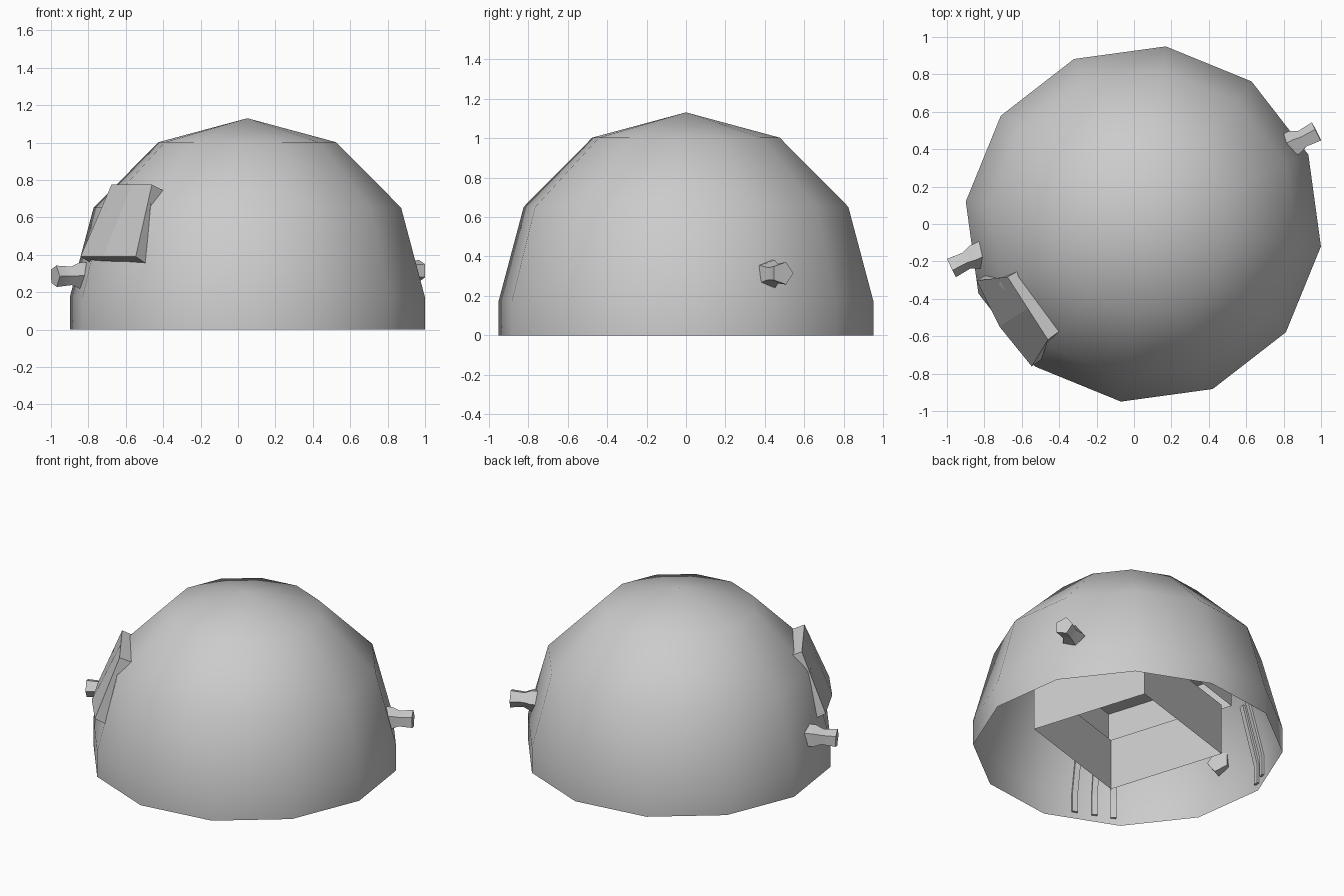
import bpy, bmesh, math
from mathutils import Vector, Matrix

cube = bpy.data.objects.get("Cube")
if cube:
    bpy.data.objects.remove(cube, do_unlink=True)

grey = bpy.data.materials.new("plain grey")
grey.use_nodes = True
grey.diffuse_color = (0.6, 0.6, 0.6, 1)
grey.node_tree.nodes["Principled BSDF"].inputs["Base Color"].default_value = (0.6, 0.6, 0.6, 1)

CENTRE = Vector((0.05, 0, 0))
RADIUS = 0.957
SPRING = 0.173   # height where the wall turns into the dome


def finish(name, bm, smooth_angle=None, recalc=True):
    if recalc:
        bmesh.ops.recalc_face_normals(bm, faces=bm.faces[:])
    mesh = bpy.data.meshes.new(name)
    bm.to_mesh(mesh)
    bm.free()
    mesh.materials.append(grey)
    obj = bpy.data.objects.new(name, mesh)
    bpy.context.scene.collection.objects.link(obj)
    if smooth_angle:
        bpy.ops.object.select_all(action='DESELECT')
        obj.select_set(True)
        bpy.context.view_layer.objects.active = obj
        bpy.ops.object.shade_smooth_by_angle(angle=math.radians(smooth_angle))
    return obj


def loft(name, rings, cap_start=False, cap_end=False, smooth_angle=None):
    """Join equal rings of points with quads, capping the ends on request."""
    bm = bmesh.new()
    rows = [[bm.verts.new(p) for p in ring] for ring in rings]
    for a, b in zip(rows, rows[1:]):
        for i in range(len(a)):
            j = (i + 1) % len(a)
            bm.faces.new((a[i], a[j], b[j], b[i]))
    if cap_start:
        bm.faces.new(rows[0][::-1])
    if cap_end:
        bm.faces.new(rows[-1])
    return finish(name, bm, smooth_angle)


# Dome shell: upper half of a coarse sphere with a straight wall, open below
bm = bmesh.new()
bmesh.ops.create_uvsphere(bm, u_segments=12, v_segments=6, radius=RADIUS)
bmesh.ops.delete(bm, geom=[v for v in bm.verts if v.co.z < -0.01], context='VERTS')
rim = [e for e in bm.edges if e.is_boundary]
wall = bmesh.ops.extrude_edge_only(bm, edges=rim)["geom"]
for v in wall:
    if isinstance(v, bmesh.types.BMVert):
        v.co.z = -SPRING
bmesh.ops.transform(bm, verts=bm.verts[:], matrix=Matrix.Translation(
    CENTRE + Vector((0, 0, SPRING))) @ Matrix.Rotation(math.radians(-7.2), 4, 'Z'))
finish("dome_shell", bm, 60)

# Hatch: tapered slab leaning on the dome, with an inner side that follows it
out = Vector((-0.84, -0.54, 0))
side = Vector((0.54, -0.84, 0))
hatch_profile = [(0.915, 0.39, 0.273), (0.765, 0.775, 0.2), (0.69, 0.745, 0.195),
                 (0.78, 0.66, 0.21), (0.85, 0.355, 0.27)]
hatch_rings = []
for s in (-1, 0, 1):
    ring = []
    for k, (n, z, half) in enumerate(hatch_profile):
        bulge = 0.03 if s == 0 and k == 0 else 0
        ring.append(CENTRE + out * (n + bulge) + side * (0.045 + s * half) + Vector((0, 0, z)))
    hatch_rings.append(ring)
loft("hatch", hatch_rings, True, True)


# Side pipes: five-sided stubs with a waist
def pipe(name, start, end):
    start, end = Vector(start), Vector(end)
    axis = end - start
    turn = axis.to_track_quat('Z', 'Y')
    rings = []
    for t, r in ((0, 0.074), (0.3, 0.074), (0.55, 0.052), (1, 0.06)):
        rings.append([start + axis * t + turn @ Vector(
            (r * math.cos(a), r * math.sin(a), 0))
            for a in (math.tau * i / 5 for i in range(5))])
    loft(name, rings, True, True, 50)


pipe("left_pipe", (0.81, 0.405, 0.31), (0.978, 0.49, 0.315))
pipe("right_pipe", (-0.80, -0.145, 0.29), (-0.978, -0.23, 0.285))


# Inner box: open-bottomed lower frame with a slightly wider closed cover above
def box_ring(half_u, half_v, z):
    turn = Matrix.Rotation(math.radians(17.4), 3, 'Z')
    return [CENTRE + turn @ Vector((u * half_u, v * half_v, z))
            for u, v in ((1, 1), (-1, 1), (-1, -1), (1, -1))]


loft("inner_box", [box_ring(0.44, 0.405, z) for z in (0.05, 0.40)])
loft("inner_box_cover", [box_ring(0.485, 0.45, z) for z in (0.40, 0.62)], False, True)

# Thin ribs running up the inside of the wall
for n, degrees in enumerate((251, 243, 235.5, 172.5, 166)):
    a = math.radians(degrees)
    radial = Vector((math.cos(a), math.sin(a), 0))
    tangent = Vector((-radial.y, radial.x, 0))
    # distance to the flat wall panel in this direction
    off = (degrees - 7.8 + 15) % 30 - 15
    reach = math.cos(math.radians(15)) / math.cos(math.radians(off))
    rings = []
    for z, r in ((0.04, RADIUS), (SPRING, RADIUS), (0.56, 0.852)):
        rings.append([CENTRE + radial * (r * reach - d) + tangent * w + Vector((0, 0, z))
                      for d, w in ((0.005, -0.018), (0.005, 0.018), (0.02, 0.018), (0.02, -0.018))])
    loft("wall_rib_%d" % (n + 1), rings, True, True)
